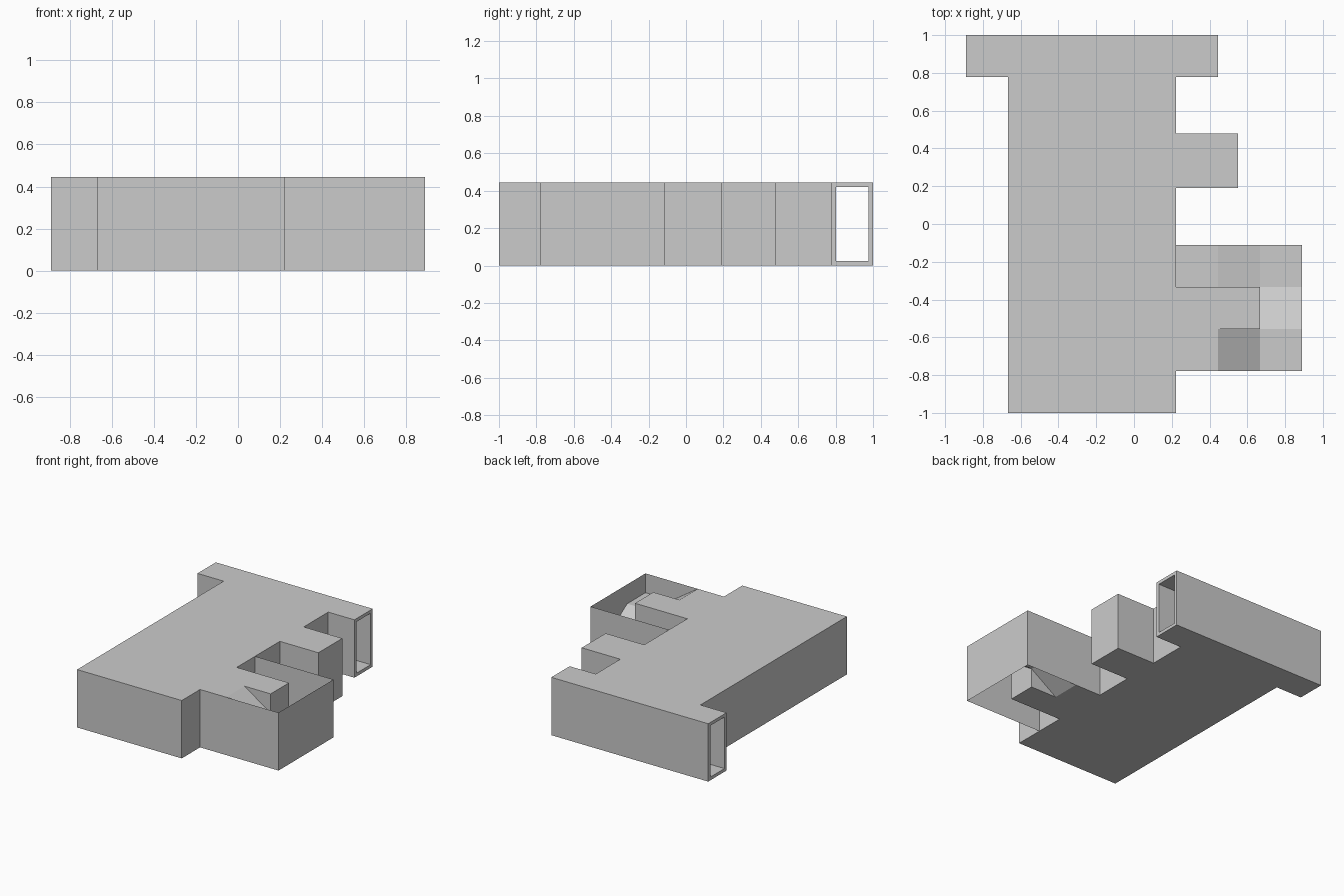
import bpy
import bmesh

cube = bpy.data.objects.get("Cube")
if cube:
    bpy.data.objects.remove(cube, do_unlink=True)

U = 2 / 9           # plan grid step
H = 2 * U           # overall height
WALL = 0.025        # tunnel wall thickness

grey = bpy.data.materials.new("plain grey")
grey.use_nodes = True
colour = (0.6, 0.6, 0.6, 1)
grey.diffuse_color = colour
grey.node_tree.nodes["Principled BSDF"].inputs["Base Color"].default_value = colour


def finish(name, bm, fix_normals=True):
    if fix_normals:
        bmesh.ops.recalc_face_normals(bm, faces=bm.faces[:])
    mesh = bpy.data.meshes.new(name)
    bm.to_mesh(mesh)
    bm.free()
    mesh.materials.append(grey)
    obj = bpy.data.objects.new(name, mesh)
    bpy.context.collection.objects.link(obj)
    return obj


def extrude_plan(name, outline):
    """Solid block raised from a plan outline."""
    bm = bmesh.new()
    face = bm.faces.new([bm.verts.new((x, y, 0)) for x, y in outline])
    top = bmesh.ops.extrude_face_region(bm, geom=[face])["geom"]
    verts = [g for g in top if isinstance(g, bmesh.types.BMVert)]
    bmesh.ops.translate(bm, verts=verts, vec=(0, 0, H))
    return finish(name, bm)


def sheets(name, quads):
    """Thin single-sided panels joined into one surface."""
    bm = bmesh.new()
    for quad in quads:
        bm.faces.new([bm.verts.new(p) for p in quad])
    bmesh.ops.remove_doubles(bm, verts=bm.verts[:], dist=0.0005)
    return finish(name, bm, False)


# Plan lines of the stairwell
x0, x1, x2, x3 = U, 2 * U, 3 * U, 4 * U
y0, y1, y2, y3 = -3.5 * U, -2.5 * U, -1.5 * U, -0.5 * U
left, front, back = -3 * U, -1, 1 - U

# Main hall with the stairwell core and the side room
extrude_plan("main_hall", [
    (left, front), (x0, front), (x0, y1), (x2, y1), (x2, y2), (x0, y2),
    (x0, 0.19), (0.55, 0.19), (0.55, 0.48), (x0, 0.48), (x0, back), (left, back),
])

# Open-ended tunnel across the back
bm = bmesh.new()
rings = []
for x in (-4 * U, x1):
    for d in (0, WALL):
        rings.append([bm.verts.new((x, y, z)) for y, z in (
            (back + d, d), (1 - d, d), (1 - d, H - d), (back + d, H - d))])
outer_a, inner_a, outer_b, inner_b = rings
for a, b in ((outer_a, outer_b), (outer_b, inner_b), (inner_b, inner_a), (inner_a, outer_a)):
    for i in range(4):
        j = (i + 1) % 4
        bm.faces.new((a[i], a[j], b[j], b[i]))
finish("back_tunnel", bm)

# Thin walls round the stairwell
corners = [(x0, y0), (x3, y0), (x3, y3), (x0, y3)]
sheets("stairwell_walls", [
    [(*a, 0), (*b, 0), (*b, H), (*a, H)] for a, b in zip(corners, corners[1:])])


def patch(xa, xb, ya, yb, z_start, z_end, along_x=True):
    """Ramp panel, facing up; its height changes along one axis."""
    zs = (z_start, z_end, z_end, z_start) if along_x else (z_start, z_start, z_end, z_end)
    return [(x, y, z) for (x, y), z in zip(((xa, ya), (xb, ya), (xb, yb), (xa, yb)), zs)]


# Ramp winding down round the core in three flights
high, low = H * 2 / 3, H / 3
sheets("winding_ramp", [
    patch(x0, x1, y0, y1, H, H),
    patch(x1, x2, y0, y1, H, high),
    patch(x2, x3, y0, y1, high, high),
    patch(x2, x3, y1, y2, high, low, along_x=False),
    patch(x2, x3, y2, y3, low, low),
    patch(x1, x2, y2, y3, 0, low),
    patch(x0, x1, y2, y3, 0, 0),
])
